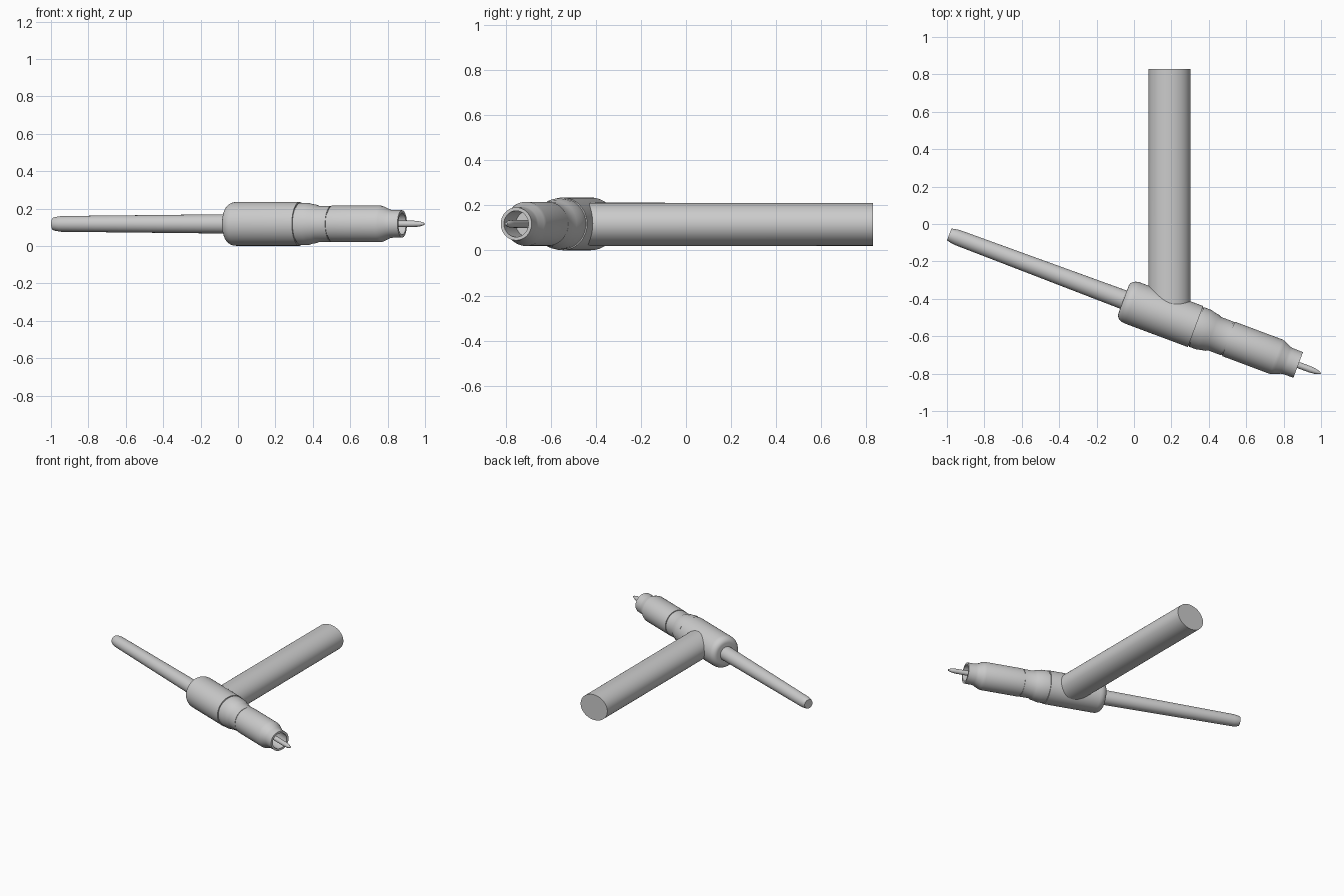
import bpy, bmesh, math
from mathutils import Vector

if "Cube" in bpy.data.objects:
    bpy.data.objects.remove(bpy.data.objects["Cube"])

TILT = math.radians(-20.5)          # direction of the main axis in plan
START = Vector((-0.988, -0.056, 0.118))  # rear end of the thin rod


def smooth(ob):
    bpy.ops.object.select_all(action='DESELECT')
    ob.select_set(True)
    bpy.context.view_layer.objects.active = ob
    bpy.ops.object.shade_smooth_by_angle(angle=math.radians(25))


def lathe(name, profile, loc=START, rot=TILT, steps=64, flat=1.0):
    """Spin (distance, radius) points around local x; flat squashes z."""
    bm = bmesh.new()
    vs = [bm.verts.new((s, r, 0)) for s, r in profile]
    es = [bm.edges.new(p) for p in zip(vs, vs[1:])]
    bmesh.ops.spin(bm, geom=vs + es, cent=(0, 0, 0), axis=(1, 0, 0),
                   angle=2 * math.pi, steps=steps)
    bmesh.ops.remove_doubles(bm, verts=bm.verts, dist=1e-5)
    bmesh.ops.scale(bm, vec=(1, 1, flat), verts=bm.verts)
    bmesh.ops.recalc_face_normals(bm, faces=bm.faces)
    me = bpy.data.meshes.new(name)
    bm.to_mesh(me)
    bm.free()
    ob = bpy.data.objects.new(name, me)
    bpy.context.collection.objects.link(ob)
    ob.location = loc
    ob.rotation_euler.z = rot
    smooth(ob)
    return ob


# thin tapered rod at the rear
lathe("rear_rod", [(0, 0), (0, 0.033), (0.012, 0.037), (0.045, 0.042),
                   (1.03, 0.052), (1.03, 0)], steps=40)

# main body with a rounded rear shoulder
shoulder = [(1.045 - 0.05 * math.cos(a), 0.079 + 0.038 * math.sin(a))
            for a in (math.pi / 2 * i / 6 for i in range(7))]
lathe("body", [(0.995, 0)] + shoulder + [(1.406, 0.117), (1.406, 0)])

# stepped collar
lathe("collar", [(1.40, 0), (1.40, 0.108), (1.411, 0.108), (1.411, 0.113),
                 (1.455, 0.113), (1.475, 0.107), (1.50, 0.103),
                 (1.515, 0.096), (1.588, 0.096), (1.588, 0)])

# front barrel, tapering to an open nozzle
lathe("barrel", [(1.58, 0), (1.58, 0.092), (1.594, 0.092), (1.594, 0.098),
                 (1.868, 0.098), (1.885, 0.093), (1.92, 0.077),
                 (1.935, 0.074), (1.992, 0.073), (1.992, 0.058),
                 (1.84, 0.058), (1.84, 0)])

# central needle
lathe("needle", [(1.83, 0), (1.83, 0.018), (2.06, 0.017), (2.09, 0.014),
                 (2.118, 0.006), (2.121, 0)], steps=32)

# oval handle
lathe("handle", [(0, 0), (0, 0.112), (1.31, 0.113), (1.31, 0)],
      loc=(0.19, 0.83, 0.116), rot=math.radians(-90), flat=0.85)
